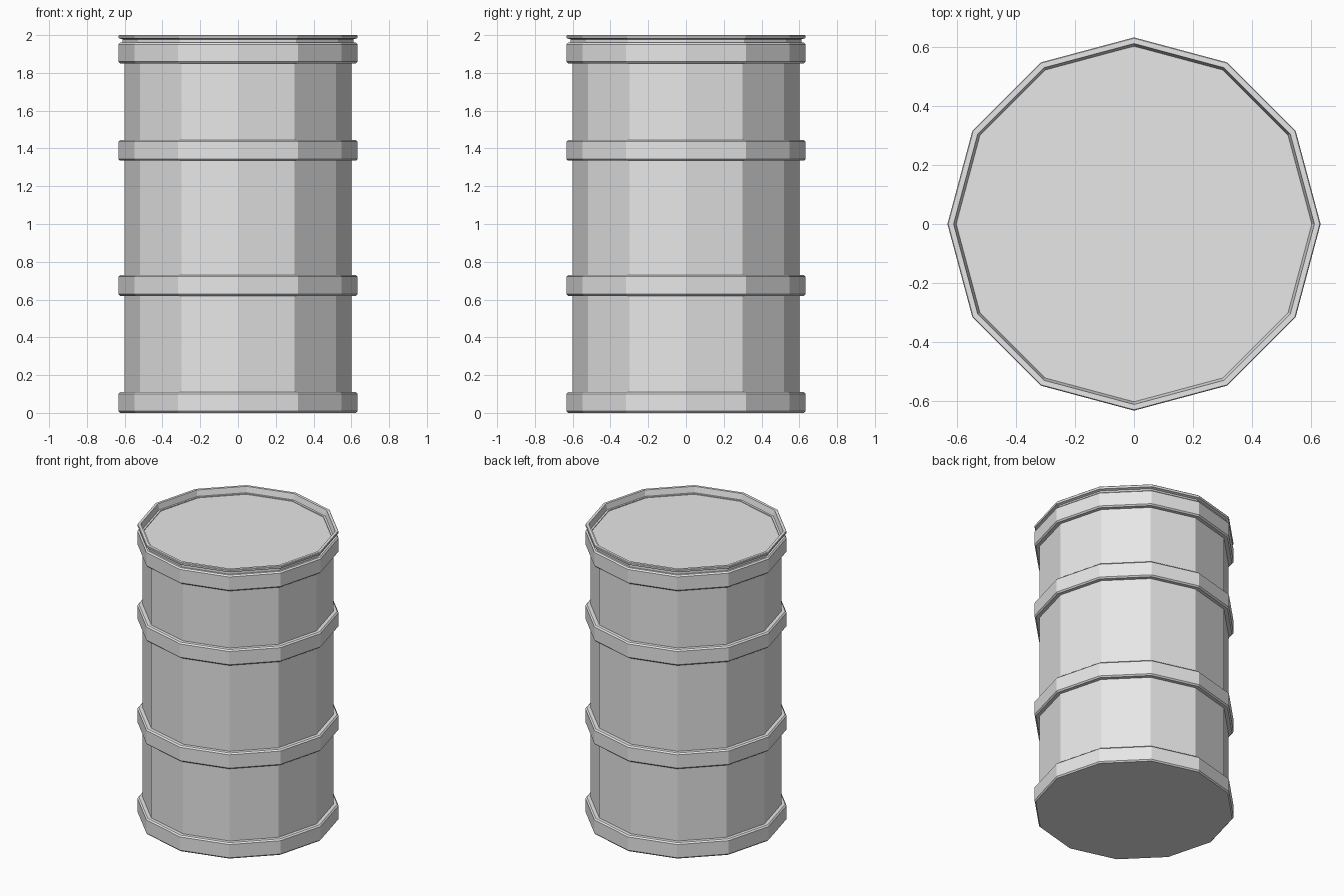
import bpy, bmesh, math

SIDES = 12

cube = bpy.data.objects.get("Cube")
if cube:
    bpy.data.objects.remove(cube, do_unlink=True)

# Bare grey metal
metal = bpy.data.materials.new("grey metal")
metal.use_nodes = True
grey = (0.8, 0.8, 0.8, 1)
metal.diffuse_color = grey
metal.node_tree.nodes["Principled BSDF"].inputs["Base Color"].default_value = grey


def lathe(name, profile, closed=False):
    """Turn a (radius, height) profile around z into a faceted shell."""
    bm = bmesh.new()
    rings = []
    for r, z in profile:
        rings.append([bm.verts.new((r * math.cos(a), r * math.sin(a), z))
                      for a in (math.tau * i / SIDES for i in range(SIDES))])
    pairs = list(zip(rings, rings[1:]))
    if closed:
        pairs.append((rings[-1], rings[0]))
    else:
        bm.faces.new(rings[0])
        bm.faces.new(rings[-1])
    for low, high in pairs:
        for i in range(SIDES):
            j = (i + 1) % SIDES
            bm.faces.new((low[i], low[j], high[j], high[i]))
    bmesh.ops.recalc_face_normals(bm, faces=bm.faces)
    mesh = bpy.data.meshes.new(name)
    bm.to_mesh(mesh)
    bm.free()
    mesh.materials.append(metal)
    obj = bpy.data.objects.new(name, mesh)
    bpy.context.collection.objects.link(obj)
    return obj


def hoop(name, base):
    """Raised band with chamfered outer edges."""
    inner, outer, height, cut = 0.59, 0.633, 0.11, 0.009
    top = base + height
    lathe(name, [(inner, base), (outer - cut, base), (outer, base + cut),
                 (outer, top - cut), (outer - cut, top), (inner, top)], closed=True)


# Straight drum wall
lathe("drum_body", [(0.6, 0.004), (0.6, 1.94)])

# Bands around the wall
hoop("upper_hoop", 1.335)
hoop("lower_hoop", 0.62)
hoop("top_hoop", 1.85)

# Base band closed underneath
lathe("base_hoop", [(0.625, 0), (0.633, 0.009), (0.633, 0.101),
                    (0.624, 0.11), (0.59, 0.11)])

# Lid with a recessed top and a thin rolled rim
lathe("lid", [(0.6, 1.93), (0.612, 1.95), (0.612, 1.978), (0.63, 1.983),
              (0.633, 1.988), (0.633, 1.996), (0.63, 2.0),
              (0.612, 2.0), (0.602, 1.955)])
